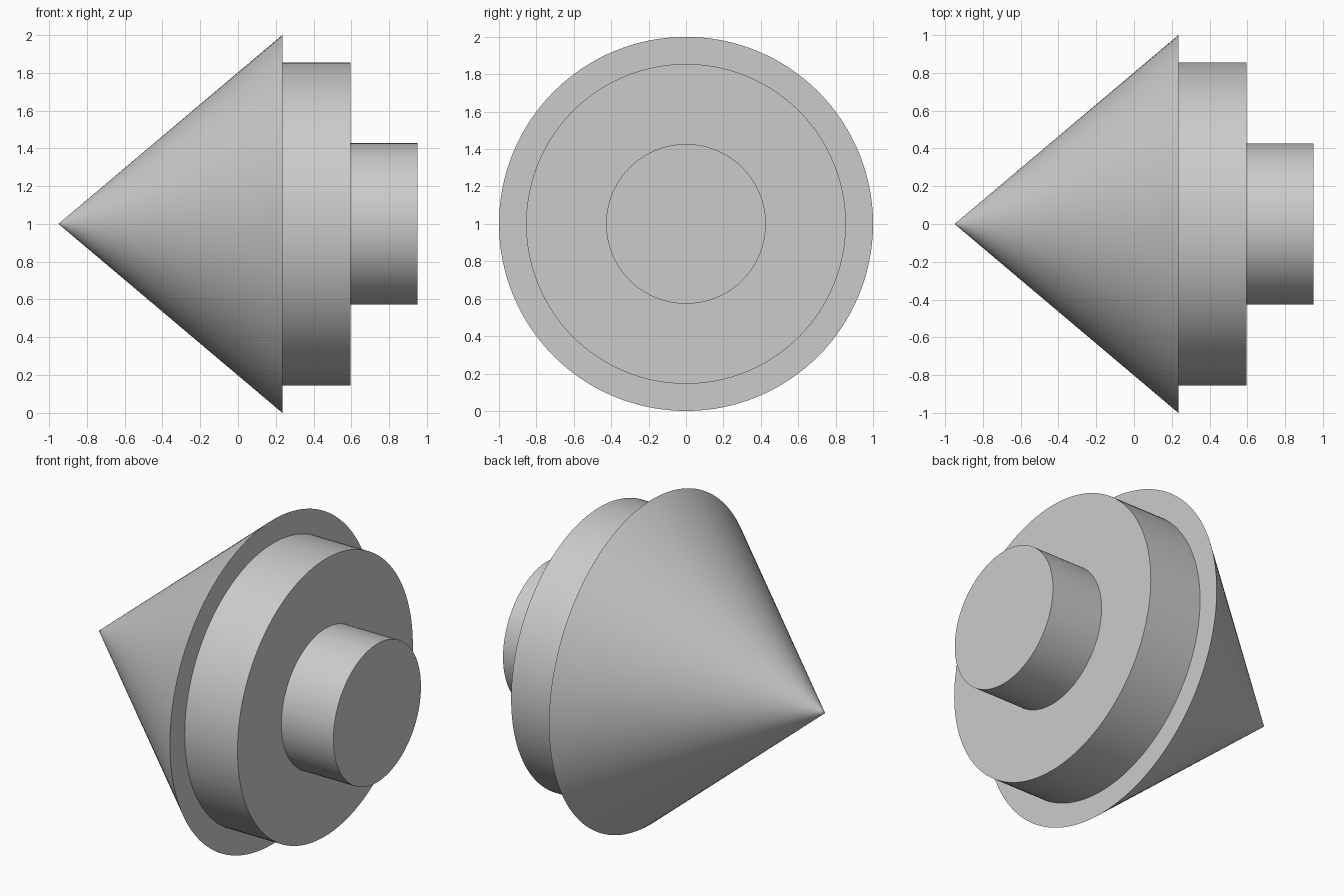
import bpy
import bmesh
from math import cos, sin, tau, radians

cube = bpy.data.objects.get("Cube")
if cube:
    bpy.data.objects.remove(cube, do_unlink=True)

SEGMENTS = 128
AXIS_HEIGHT = 1.0

# Single grey material
grey = bpy.data.materials.new("plain grey")
grey.use_nodes = True
COLOUR = (0.6, 0.6, 0.6, 1)
grey.diffuse_color = COLOUR
grey.node_tree.nodes["Principled BSDF"].inputs["Base Color"].default_value = COLOUR


def lathe(name, profile):
    """Turn an (x, radius) profile about the x axis; radius 0 closes to a point."""
    bm = bmesh.new()
    rings = []
    for x, r in profile:
        if r == 0:
            rings.append([bm.verts.new((x, 0, 0))] * SEGMENTS)
        else:
            angles = [tau * j / SEGMENTS for j in range(SEGMENTS)]
            rings.append([bm.verts.new((x, r * cos(a), r * sin(a))) for a in angles])
    for near, far in zip(rings, rings[1:]):
        for j in range(SEGMENTS):
            k = (j + 1) % SEGMENTS
            corners = [near[j], near[k], far[k], far[j]]
            bm.faces.new(list(dict.fromkeys(corners)))
    mesh = bpy.data.meshes.new(name)
    bm.to_mesh(mesh)
    bm.free()
    mesh.materials.append(grey)
    obj = bpy.data.objects.new(name, mesh)
    obj.location.z = AXIS_HEIGHT
    bpy.context.collection.objects.link(obj)
    bpy.ops.object.select_all(action='DESELECT')
    bpy.context.view_layer.objects.active = obj
    obj.select_set(True)
    bpy.ops.object.shade_smooth_by_angle(angle=radians(30))
    return obj


TIP, RIM, STEP, END = -0.95, 0.235, 0.595, 0.95
CONE_R, DRUM_R, STUB_R = 1.0, 0.855, 0.427

# Cone with an extra ring by the tip for clean shading, and its back ledge
cone = [(TIP + (RIM - TIP) * t, CONE_R * t) for t in (0, 0.02, 1)]
lathe("cone_nose", cone + [(RIM, DRUM_R)])

# Wide drum with the ledge around the stub
lathe("wide_drum", [(RIM, DRUM_R), (STEP, DRUM_R), (STEP, STUB_R)])

# Narrow stub with its end cap
lathe("end_stub", [(STEP, STUB_R), (END, STUB_R), (END, 0)])
